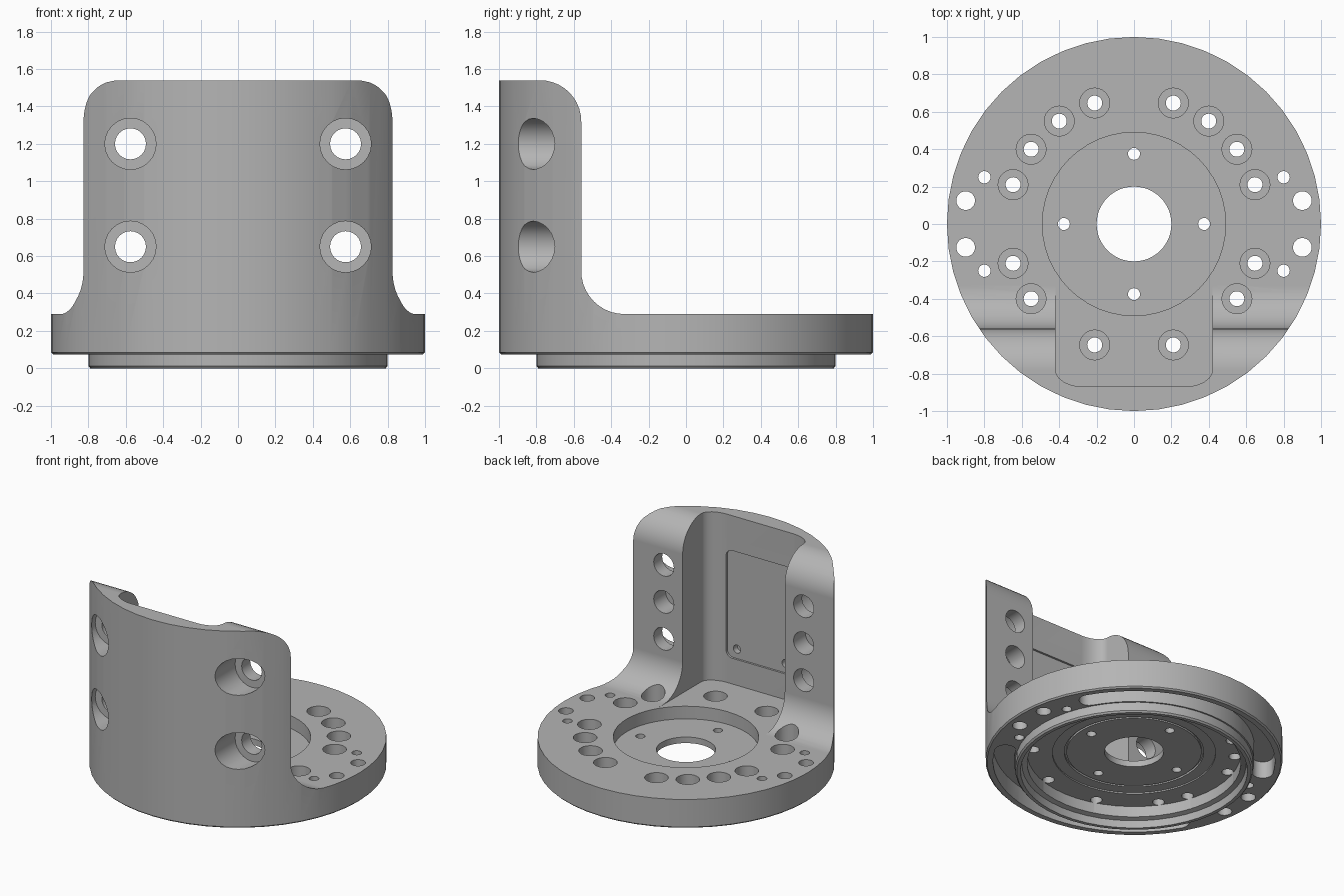
import bpy, bmesh, math
from math import cos, sin, pi, radians
from mathutils import Matrix, Vector

if "Cube" in bpy.data.objects:
    bpy.data.objects.remove(bpy.data.objects["Cube"], do_unlink=True)

grey = bpy.data.materials.new("machined grey")
grey.use_nodes = True
colour = (0.46, 0.46, 0.46, 1)
grey.diffuse_color = colour
grey.node_tree.nodes["Principled BSDF"].inputs["Base Color"].default_value = colour


def turn(bm, rings, sides, place=Matrix(), ring_body=False):
    """Turn (radius, height) pairs around z; capped, or closed into a ring."""
    loops = [[bm.verts.new(place @ Vector((r * cos(2 * pi * i / sides),
                                           r * sin(2 * pi * i / sides), z)))
              for i in range(sides)] for r, z in rings]
    pairs = list(zip(loops, loops[1:]))
    if ring_body:
        pairs.append((loops[-1], loops[0]))
    else:
        bm.faces.new(loops[0])
        bm.faces.new(loops[-1])
    for a, b in pairs:
        for i in range(sides):
            j = (i + 1) % sides
            bm.faces.new((a[i], a[j], b[j], b[i]))


def prism(bm, outline, low, high, place=Matrix()):
    """Extrude a 2D outline along local z."""
    rows = [[bm.verts.new(place @ Vector((u, v, w))) for u, v in outline]
            for w in (low, high)]
    bm.faces.new(rows[0])
    bm.faces.new(rows[1])
    n = len(outline)
    for i in range(n):
        j = (i + 1) % n
        bm.faces.new((rows[0][i], rows[0][j], rows[1][j], rows[1][i]))


def arc(cx, cy, rx, ry, start, end, steps=10):
    return [(cx + rx * cos(radians(start + (end - start) * i / steps)),
             cy + ry * sin(radians(start + (end - start) * i / steps)))
            for i in range(steps + 1)]


def make(name, bm):
    bmesh.ops.recalc_face_normals(bm, faces=bm.faces)
    mesh = bpy.data.meshes.new(name)
    bm.to_mesh(mesh)
    bm.free()
    mesh.materials.append(grey)
    ob = bpy.data.objects.new(name, mesh)
    bpy.context.collection.objects.link(ob)
    return ob


def boolean(ob, tool, operation):
    mod = ob.modifiers.new(operation, "BOOLEAN")
    mod.operation, mod.object, mod.solver = operation, tool, "EXACT"
    bpy.context.view_layer.objects.active = ob
    bpy.ops.object.modifier_apply(modifier=mod.name)
    bpy.data.objects.remove(tool, do_unlink=True)


# local (u, v, w) -> (y, z, x) for side profiles
SIDE = Matrix(((0, 0, 1, 0), (1, 0, 0, 0), (0, 1, 0, 0), (0, 0, 0, 1)))
# local (u, v, w) -> (x, w, z) for holes bored along y
BORE = Matrix(((1, 0, 0, 0), (0, 0, 1, 0), (0, 1, 0, 0), (0, 0, 0, 1)))

# L-shaped side profile with the round top edge and the fillet at the base
bm = bmesh.new()
profile = [(-1.3, -0.2), (1.3, -0.2), (1.3, 0.29)]
profile += arc(-0.33, 0.52, 0.23, 0.23, 270, 180)
profile += arc(-0.78, 1.32, 0.22, 0.22, 0, 90)
profile += [(-1.3, 1.54)]
prism(bm, profile, -1.3, 1.3, SIDE)
bracket = make("flanged_bracket", bm)

# Turned envelope: flange, lower boss, recesses and centre bore
bm = bmesh.new()
turn(bm, [(0.2, 0.195), (0.49, 0.195), (0.49, 1.8), (1, 1.8), (1, 0.085),
          (0.99, 0.075), (0.8, 0.075), (0.8, 0.012), (0.79, 0), (0.765, 0),
          (0.755, 0.05), (0.72, 0.06), (0.72, 0.14), (0.55, 0.14),
          (0.55, 0.15), (0.47, 0.15), (0.47, 0.165), (0.455, 0.165),
          (0.455, 0.15), (0.2, 0.15)], 48, ring_body=True)
boolean(bracket, make("envelope", bm), "INTERSECT")

# Open pocket in the back of the upright
bm = bmesh.new()
pocket = [(0.42, -0.28), (-0.42, -0.28)]
pocket += arc(-0.27, -0.78, 0.15, 0.09, 180, 270, 6)
pocket += arc(0.27, -0.78, 0.15, 0.09, 270, 360, 6)
prism(bm, pocket, 0.289, 1.8)
boolean(bracket, make("pocket_cutter", bm), "DIFFERENCE")

# Curved slots under the flange, and the shallow panel in the pocket wall
bm = bmesh.new()
for turn_angle in (0, 180):
    a, b = 30, 150
    mid, half = 0.88, 0.07
    slot = arc(0, 0, mid + half, mid + half, a, b, 24)
    for end, first, outline in ((b, b, None), (a, a + 180, None)):
        c = radians(end)
        slot += arc(mid * cos(c), mid * sin(c), half, half,
                    first, first + 180, 8)[1:-1]
        if end == b:
            slot += arc(0, 0, mid - half, mid - half, b, a, 24)
    prism(bm, slot, -0.1, 0.2, Matrix.Rotation(radians(turn_angle), 4, "Z"))
panel = []
for sx, sz, start in ((1, 1, 0), (-1, 1, 90), (-1, -1, 180), (1, -1, 270)):
    panel += arc(sx * 0.23, 0.88 + sz * 0.35, 0.05, 0.05, start, start + 90, 4)
prism(bm, panel, -0.885, -0.8, BORE)
boolean(bracket, make("slot_cutter", bm), "DIFFERENCE")

# All drilled holes
bm = bmesh.new()


def drill(x, y, rings):
    turn(bm, rings, 24, Matrix.Translation((x, y, 0)))


def bore(x, z, rings):
    turn(bm, rings, 24, Matrix.Translation((x, 0, z)) @ BORE)


for side in (-1, 1):
    # counterbored bolt circle
    for angle in (-72, -36, -18, 18, 36, 54, 72):
        t = radians(angle)
        drill(side * 0.68 * cos(t), 0.68 * sin(t),
              [(0.04, -0.1), (0.04, 0.21), (0.08, 0.21), (0.08, 0.6)])
    # plain holes in the side pads
    for y in (-1, 1):
        drill(side * 0.9, y * 0.125, [(0.05, -0.1), (0.05, 0.4)])
        drill(side * 0.8, y * 0.25, [(0.033, -0.1), (0.033, 0.4)])
    # small holes around the centre bore
    drill(side * 0.375, 0, [(0.032, -0.1), (0.032, 0.4)])
    drill(0, side * 0.375, [(0.032, -0.1), (0.032, 0.4)])
    # upright: counterbored from the front, blind hole between, panel holes
    for z in (0.65, 1.2):
        bore(side * 0.575, z, [(0.137, -1.2), (0.137, -0.66),
                               (0.083, -0.66), (0.083, -0.4)])
    bore(side * 0.575, 0.925, [(0.083, -0.7), (0.083, -0.4)])
    bore(side * 0.2, 0.55, [(0.03, -0.93), (0.03, -0.8)])
boolean(bracket, make("hole_cutter", bm), "DIFFERENCE")

# Smooth the curved faces, keep machined edges sharp
bpy.ops.object.select_all(action="DESELECT")
bracket.select_set(True)
bpy.context.view_layer.objects.active = bracket
bpy.ops.object.shade_smooth_by_angle(angle=radians(30))
weighted = bracket.modifiers.new("even_shading", "WEIGHTED_NORMAL")
weighted.keep_sharp = True
